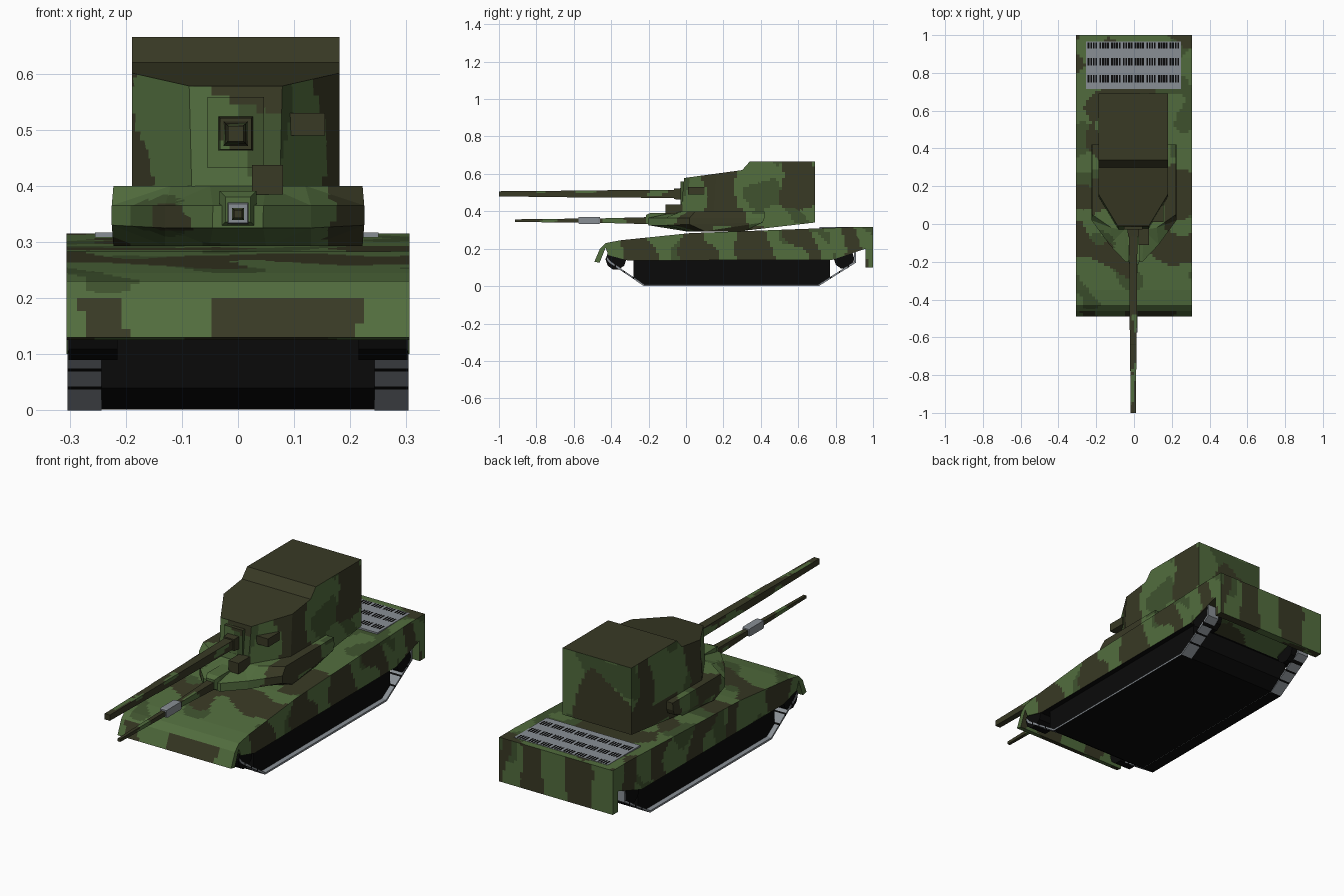
import bpy, bmesh, math
from mathutils import Vector, noise

if "Cube" in bpy.data.objects:
    bpy.data.objects.remove(bpy.data.objects["Cube"])

def mat(name, rgb):
    m = bpy.data.materials.new(name)
    m.diffuse_color = (*rgb, 1)
    m.use_nodes = True
    m.node_tree.nodes["Principled BSDF"].inputs["Base Color"].default_value = m.diffuse_color
    return m

LIGHT = mat("light_green", (.084, .153, .048))
MID = mat("mid_green", (.050, .086, .028))
OLIVE = mat("dark_olive", (.040, .041, .018))
BLACK = mat("black", (.003, .003, .003))
GREY = mat("steel_grey", (.25, .275, .30))
CAMO = [LIGHT, MID, OLIVE, BLACK]

HOUSE_SIDE = [(.10, .27), (.53, .66)]
HULL_SIDE = [(-.36, -.2), (0, .13), (.27, .42), (.58, .70), (.84, .92)]
HULL_FRONT = [(-.28, -.21), (-.05, .20)]
HULL_REAR = [(-.20, -.08), (.06, .18), (.27, .31)]


def inside(v, bands):
    return any(a < v < b for a, b in bands)


def camo(c, n):
    """Camouflage material index: wavy bands chosen by position and direction."""
    if n.z < -.9 and c.z < .16 and -.32 < c.y < .78:
        return 3
    v = noise.noise(Vector((c.x * 4.5 + 3.3, c.y * 5.5 + 1.7, c.z * 2.2 + .4)))
    w = noise.noise(Vector((c.x * 6 + 9.1, c.y * 6 + 4.2, c.z * 5 + 7.7)))
    mid = 1 if w > .22 else 0
    wob = .10 * w
    hull = c.z < .32 and abs(n.x) + abs(n.y) + abs(n.z) > 0
    if n.z > .6 and c.z > .55:                       # turret roof
        return 0 if w > .36 else 2
    if abs(n.x) > .8 and c.z > .41:                  # house sides
        return 2 if inside(c.y + wob, HOUSE_SIDE) else mid
    if abs(n.x) > .8 and hull:                       # hull sides
        return 2 if inside(c.y + wob + .25 * (c.z - .2), HULL_SIDE) else mid
    if n.z > .6 and hull:                            # hull deck
        if c.y < .02:
            return 2 if -.21 < c.y + 1.3 * wob < -.04 else mid
        return 2 if v < -.2 else mid
    if n.y < -.3 and c.z < .24:                      # hull nose
        return 2 if inside(c.x + .4 * wob, HULL_FRONT) else mid
    if n.y > .8 and hull:                            # hull rear
        return 2 if inside(c.x + .5 * wob, HULL_REAR) else mid
    return 2 if v < -.02 else mid


def gun_camo(c, n):
    return 0 if noise.noise(Vector((c.x * 20 + .3, c.y * 7 + .6, c.z * 20))) > .25 else 2


def dice(bm, step):
    """Cut the mesh along an even grid so colour patches can follow a rule."""
    bmesh.ops.triangulate(bm, faces=bm.faces[:])
    for ax in range(3):
        vals = [v.co[ax] for v in bm.verts]
        no = Vector((0, 0, 0))
        no[ax] = 1
        for k in range(math.ceil(min(vals) / step), math.floor(max(vals) / step) + 1):
            geom = bm.verts[:] + bm.edges[:] + bm.faces[:]
            bmesh.ops.bisect_plane(bm, geom=geom, plane_co=no * (k * step + .0007), plane_no=no)


def finish(name, bm, mats, rule=None, step=.016):
    bmesh.ops.recalc_face_normals(bm, faces=bm.faces[:])
    if rule:
        dice(bm, step)
        bm.normal_update()
        for f in bm.faces:
            f.material_index = rule(f.calc_center_median(), f.normal)
    me = bpy.data.meshes.new(name)
    bm.to_mesh(me)
    bm.free()
    for m in mats:
        me.materials.append(m)
    ob = bpy.data.objects.new(name, me)
    bpy.context.collection.objects.link(ob)
    return ob


def loft(rings):
    """Closed solid through matching rings of points."""
    bm = bmesh.new()
    vs = [[bm.verts.new(p) for p in r] for r in rings]
    n = len(vs[0])
    for a, b in zip(vs, vs[1:]):
        for i in range(n):
            bm.faces.new((a[i], a[(i + 1) % n], b[(i + 1) % n], b[i]))
    bm.faces.new(vs[0][::-1])
    bm.faces.new(vs[-1])
    return bm


def prism(profile, x0, x1):
    return loft([[(x, y, z) for y, z in profile] for x in (x0, x1)])


def square_tube(stations, cx, cz):
    """Four-sided bar along y; stations are (y, half width)."""
    return loft([[(cx - h, y, cz - h), (cx + h, y, cz - h), (cx + h, y, cz + h), (cx - h, y, cz + h)]
                 for y, h in stations])


def box(x0, x1, y0, y1, z0, z1):
    return prism([(y0, z0), (y1, z0), (y1, z1), (y0, z1)], x0, x1)


# Upper hull with front and rear mud flaps
hull = [(-.49, .13), (-.462, .125), (-.43, .205), (-.415, .165), (-.31, .137), (.78, .14),
        (.96, .2), (.96, .10), (1, .10), (1, .315), (.88, .315), (.02, .283),
        (-.35, .245), (-.43, .23), (-.46, .2)]
finish("hull", prism(hull, -.306, .306), CAMO, camo)

# Lower hull block
lower = [(-.28, .14), (-.28, .04), (-.225, .001), (.71, .001), (.77, .045), (.77, .145)]
finish("lower_hull", prism(lower, -.28, .28), [BLACK])

# Track ribbons (black underneath, sparse dark links) and end wheels on both sides
path = [(-.43, .15), (-.41, .125), (-.225, 0), (.71, 0), (.908, .125), (.908, .19)]


def track_rule(c, n):
    return int(n.z < -.95 or math.floor(c.y / .008) % 6 == 0 and c.z > .02)


for side, s in (("left", -1), ("right", 1)):
    for i, (a, b) in enumerate(zip(path, path[1:])):
        d = (Vector(b) - Vector(a)).normalized() * .009
        quad = [a, b, (b[0] - d.y, b[1] + d.x), (a[0] - d.y, a[1] + d.x)]
        finish(f"{side}_track_{i}", prism(quad, s * .243, s * .304), [GREY, BLACK], track_rule, .008)
    for part, y, z in (("front", -.375, .142), ("rear", .845, .147)):
        ring = [(y + .055 * math.cos(k * math.tau / 10), z + .055 * math.sin(k * math.tau / 10))
                for k in range(10)]
        finish(f"{side}_{part}_wheel", prism(ring, s * .215, s * .302), [BLACK])

# Engine grille: thin plate with three rows of slots
finish("engine_grille", box(-.255, .25, .715, .965, .30, .3165), [GREY])
bm = bmesh.new()
for y, h in ((.77, .02), (.86, .02), (.945, .017)):
    for g in range(8):
        for k in range(4):
            x = -.245 + g * .062 + k * .0135
            bm.faces.new([bm.verts.new((x + dx, y + dy, .3172)) for dx, dy in
                          ((0, -h), (.0095, -h), (.0095, h), (0, h))])
finish("grille_slots", bm, [BLACK])


# Turret base: stacked plan outlines
def outline(half, z):
    zs = z if isinstance(z, list) else [z] * len(half)
    pts = [(x, y, h) for (x, y), h in zip(half, zs)]
    return pts + [(-x, y, h) for x, y, h in reversed(pts)]


base = [outline([(.05, 0), (.13, .02), (.222, .1), (.20, .31)], .293),
        outline([(.045, -.2), (.13, -.11), (.225, .02), (.225, .41)], [.325, .325, .33, .34]),
        outline([(.045, -.2), (.13, -.11), (.225, .02), (.225, .42)], .365),
        outline([(.05, -.03), (.12, -.02), (.222, .05), (.222, .42)], .40)]
finish("turret_base", loft(base), CAMO, camo)

# Turret house with chamfered front corners
house = [(-.03, .38), (.05, .30), (.30, .295), (.69, .34), (.69, .665), (.34, .665), (.30, .62), (-.01, .578)]
CX = -.004
bm = prism(house, CX - .185, CX + .185)
for s in (-1, 1):
    no = Vector((s * .165, -.10, .006)).normalized()
    bmesh.ops.bisect_plane(bm, geom=bm.verts[:] + bm.edges[:] + bm.faces[:],
                           plane_co=(CX + s * .083, -.01, .578), plane_no=no, clear_outer=True)
    bmesh.ops.holes_fill(bm, edges=[e for e in bm.edges if e.is_boundary])
finish("turret_house", bm, CAMO, camo)

# Mantlet and main gun
finish("mantlet", box(-.054, .046, -.03, .04, .432, .558), CAMO, camo)
finish("mantlet_collar", square_tube([(-.065, .028), (-.02, .031)], CX, .493), CAMO, gun_camo)
finish("main_gun", square_tube([(-1, .014), (-.64, .017), (-.635, .018), (-.04, .022)], CX, .493), CAMO, gun_camo)

# Lower gun with steel sleeve and mount
finish("lower_gun", square_tube([(-.915, .007), (-.57, .011), (-.46, .012), (-.15, .02)], 0, .35), CAMO, gun_camo)
finish("lower_gun_sleeve", square_tube([(-.575, .017), (-.565, .019), (-.47, .019), (-.46, .017)], 0, .351), [GREY])
finish("lower_gun_mount", square_tube([(-.215, .022), (-.19, .033), (-.05, .033)], 0, .358), CAMO, camo)

# Sights
finish("side_sight", box(.092, .155, .01, .10, .49, .53), [OLIVE])
finish("front_sight", box(.025, .08, -.11, -.02, .385, .437), [OLIVE])
